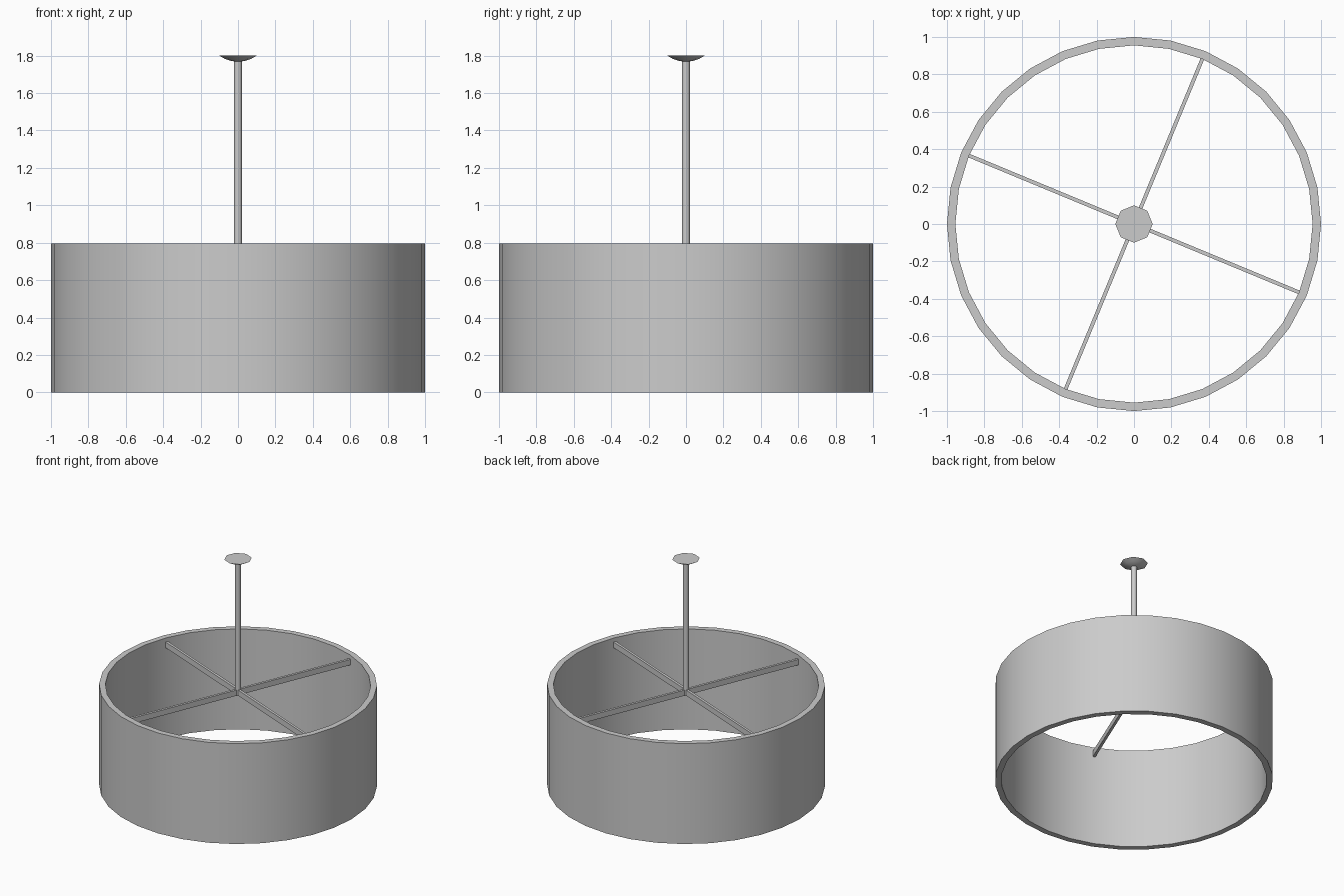
import bpy, math
from mathutils import Matrix

if "Cube" in bpy.data.objects:
    bpy.data.objects.remove(bpy.data.objects["Cube"])


def lathe(name, profile, sides, closed=False):
    """Spin an (r, z) profile about the z axis; r = 0 makes a pole point."""
    verts, rings, faces = [], [], []
    for r, z in profile:
        n = 1 if r == 0 else sides
        start = len(verts)
        for i in range(n):
            a = 2 * math.pi * i / sides
            verts.append((r * math.cos(a), r * math.sin(a), z))
        rings.append([start + (i % n) for i in range(sides)])
    pairs = list(zip(rings, rings[1:]))
    if closed:
        pairs.append((rings[-1], rings[0]))
    for a, b in pairs:
        for i in range(sides):
            j = (i + 1) % sides
            faces.append(list(dict.fromkeys((a[i], a[j], b[j], b[i]))))
    return add(name, verts, faces)


def add(name, verts, faces):
    me = bpy.data.meshes.new(name)
    me.from_pydata(verts, [], faces)
    ob = bpy.data.objects.new(name, me)
    bpy.context.collection.objects.link(ob)
    return ob


def smooth(ob, angle):
    bpy.ops.object.select_all(action='DESELECT')
    ob.select_set(True)
    bpy.context.view_layer.objects.active = ob
    bpy.ops.object.shade_smooth_by_angle(angle=math.radians(angle))


# Open drum shade with wall thickness
shade = lathe("drum_shade", [(1, 0), (1, 0.797), (0.955, 0.797), (0.955, 0)], 32, closed=True)
smooth(shade, 30)

# Hanging rod
rod = lathe("hanging_rod", [(0, 0.72), (0.022, 0.72), (0.022, 1.785), (0, 1.785)], 8)
smooth(rod, 50)

# Shallow dome canopy at the ceiling
canopy = lathe("ceiling_canopy", [(0, 1.768), (0.035, 1.771), (0.07, 1.783),
                                  (0.1, 1.80), (0, 1.80)], 8)
smooth(canopy, 30)

# Four spokes from the rod to the shade
for k in range(4):
    bpy.ops.mesh.primitive_cube_add(size=1)
    spoke = bpy.context.object
    spoke.name = f"spoke_{k + 1}"
    turn = Matrix.Rotation(math.radians(67.5 + 90 * k), 4, 'Z')
    spoke.data.transform(turn @ Matrix.Translation((0.478, 0, 0.743))
                         @ Matrix.Diagonal((0.956, 0.02, 0.045, 1)))
